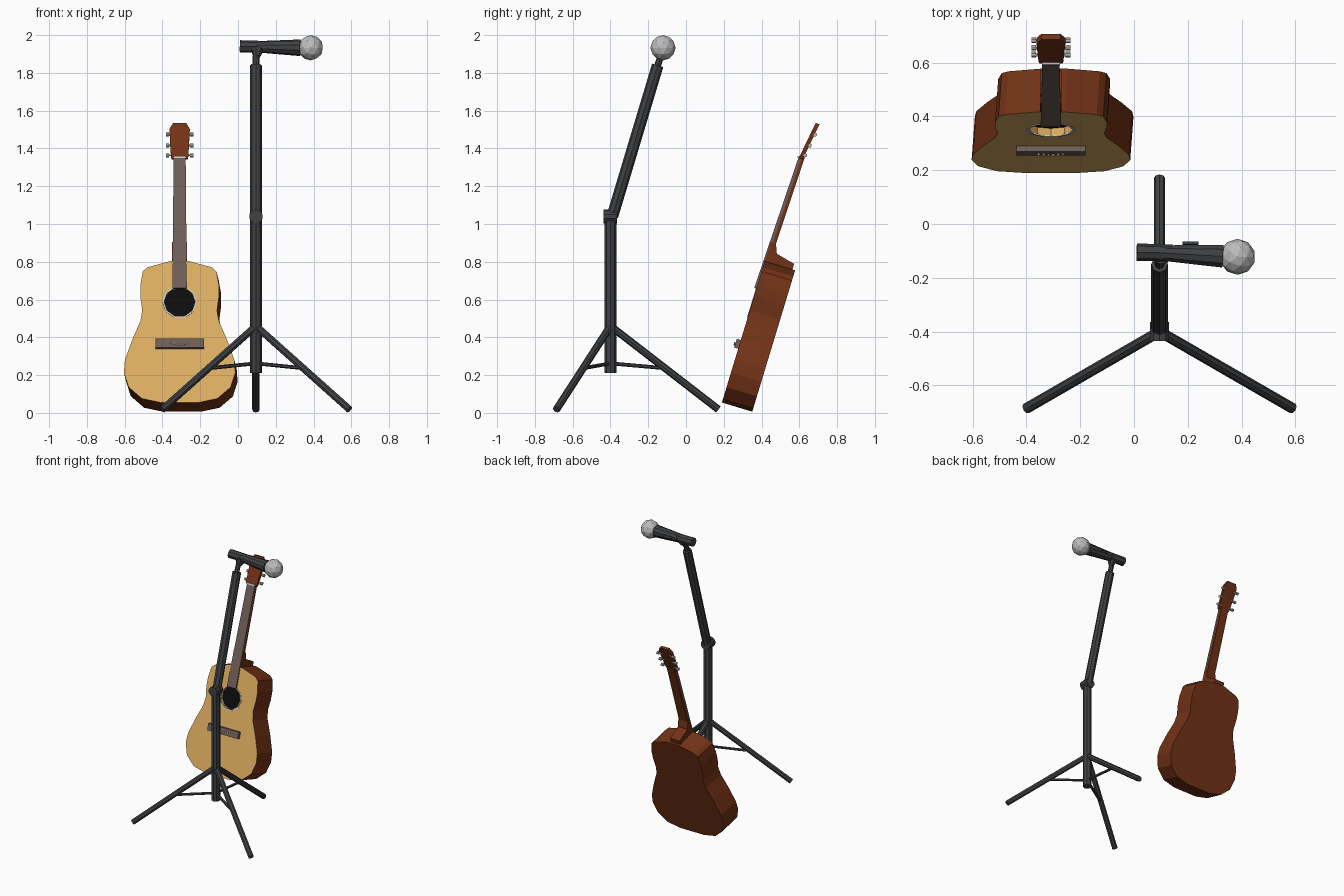
import bpy, bmesh, math
from mathutils import Vector, Matrix

if "Cube" in bpy.data.objects:
    bpy.data.objects.remove(bpy.data.objects["Cube"])


def material(name, rgb):
    m = bpy.data.materials.new(name)
    m.diffuse_color = (*rgb, 1)
    m.use_nodes = True
    m.node_tree.nodes["Principled BSDF"].inputs["Base Color"].default_value = m.diffuse_color
    return m


BLACK = material("black_metal", (0.05, 0.052, 0.056))
STEEL = material("steel", (0.5, 0.5, 0.5))
SPRUCE = material("pale_wood", (0.72, 0.42, 0.12))
BROWN = material("brown_wood", (0.17, 0.032, 0.008))
FINGER = material("grey_wood", (0.16, 0.11, 0.095))
DARK = material("dark_inside", (0.004, 0.004, 0.004))
IVORY = material("ivory", (0.6, 0.6, 0.56))

# Guitar space: x across, y into the body, z up along the neck
LEAN = Matrix.Translation((-0.309, 0.19, 0.055)) @ Matrix.Rotation(math.radians(-16.86), 4, 'X')


def finish(name, bm, mats, matrix=None):
    bmesh.ops.recalc_face_normals(bm, faces=bm.faces)
    me = bpy.data.meshes.new(name)
    bm.to_mesh(me)
    bm.free()
    for m in mats:
        me.materials.append(m)
    ob = bpy.data.objects.new(name, me)
    bpy.context.collection.objects.link(ob)
    if matrix:
        ob.matrix_world = matrix
    return ob


def tube(name, a, b, r1, r2=None, sides=8, mat=BLACK, matrix=None):
    a, b = Vector(a), Vector(b)
    bm = bmesh.new()
    turn = (b - a).to_track_quat('Z', 'Y').to_matrix().to_4x4()
    bmesh.ops.create_cone(bm, cap_ends=True, segments=sides, radius1=r1,
                          radius2=r1 if r2 is None else r2, depth=(b - a).length,
                          matrix=Matrix.Translation((a + b) / 2) @ turn)
    return finish(name, bm, [mat], matrix)


def ball(name, c, r, mat, matrix=None, sub=2):
    bm = bmesh.new()
    bmesh.ops.create_icosphere(bm, subdivisions=sub, radius=r, matrix=Matrix.Translation(c))
    return finish(name, bm, [mat], matrix)


def loft(name, front, back, mats, matrix=LEAN):
    """Closed solid between two matching outlines; the front face uses the last material."""
    bm = bmesh.new()
    f = [bm.verts.new(p) for p in front]
    b = [bm.verts.new(p) for p in back]
    bm.faces.new(f).material_index = len(mats) - 1
    bm.faces.new(b[::-1])
    for i in range(len(f)):
        j = (i + 1) % len(f)
        bm.faces.new((f[i], b[i], b[j], f[j]))
    return finish(name, bm, mats, matrix)


def slab(name, half, y0, y1, mats, slope=0.0, dx=0.0):
    """Mirrored outline from (half width, height) pairs, thickened along y."""
    v0 = half[0][1]
    pts = half + [(-w, v) for w, v in reversed(half)]
    return loft(name, [(w, y0 + slope * (v - v0), v) for w, v in pts],
                [(w + dx, y1 + slope * (v - v0), v) for w, v in pts], mats)


# ---- Microphone stand
cx, cy = 0.095, -0.40
tube("lower_pole", (cx, cy, 0.21), (cx, cy, 1.04), 0.031)
tube("tilt_joint", (cx, -0.436, 1.04), (cx, -0.364, 1.04), 0.037, sides=10)
tube("upper_pole", (cx, -0.39, 1.04), (cx, -0.15, 1.84), 0.031)
for i, deg in enumerate((90, 210, 330)):
    d = Vector((math.cos(math.radians(deg)), math.sin(math.radians(deg)), 0))
    hub = Vector((cx, cy, 0))
    tube(f"leg_{i}", hub + Vector((0, 0, 0.46)), hub + d * 0.572 + Vector((0, 0, 0.018)), 0.02)
    tube(f"leg_brace_{i}", hub + Vector((0, 0, 0.262)), hub + d * 0.285 + Vector((0, 0, 0.237)), 0.01, sides=6)

# ---- Microphone and clip
tube("clip_stem", (cx, -0.152, 1.835), (cx, -0.132, 1.89), 0.018)
tube("clip_cradle", (cx + 0.004, -0.134, 1.885), (cx + 0.008, -0.115, 1.925), 0.018, 0.038)
tube("clip_sleeve", (0.01, -0.105, 1.94), (0.145, -0.108, 1.938), 0.033, 0.031)
tube("mic_handle", (0.07, -0.106, 1.939), (0.33, -0.12, 1.933), 0.028, 0.044, 10)
tube("mic_switch", (0.18, -0.074, 1.937), (0.24, -0.074, 1.936), 0.009, sides=4)
ball("mic_grille", (0.385, -0.122, 1.933), 0.067, STEEL)

# ---- Guitar body with a cut sound hole
outline = [(0.10, 0.0), (0.20, 0.022), (0.27, 0.085), (0.295, 0.165), (0.29, 0.235),
           (0.25, 0.35), (0.208, 0.45), (0.198, 0.51), (0.208, 0.585), (0.208, 0.65),
           (0.195, 0.725), (0.17, 0.748), (0.05, 0.782)]
body = slab("guitar_body", outline, 0.0, 0.168, [BROWN, SPRUCE], dx=0.012)
HOLE = 0.556
cutter = tube("hole_cutter", (0, -0.05, HOLE), (0, 0.035, HOLE), 0.085, sides=10, mat=SPRUCE, matrix=LEAN)
cutter.data.materials.clear()
for m in (BROWN, SPRUCE):
    cutter.data.materials.append(m)
for p in cutter.data.polygons:
    p.material_index = 1
cutter.hide_render = True
cutter.hide_set(True)
cut = body.modifiers.new("sound_hole", 'BOOLEAN')
cut.object = cutter
cut.operation = 'DIFFERENCE'
cut.solver = 'EXACT'
tube("hole_shadow", (0, 0.03, HOLE), (0, 0.036, HOLE), 0.085, sides=10, mat=DARK, matrix=LEAN)

# Ring around the sound hole: square section swept round
bm = bmesh.new()
rings = []
for i in range(10):
    a = i * math.tau / 10
    rings.append([bm.verts.new((r * math.cos(a), y, HOLE + r * math.sin(a)))
                  for r, y in ((0.082, -0.003), (0.091, -0.003), (0.091, 0.003), (0.082, 0.003))])
for i in range(10):
    p, q = rings[i], rings[(i + 1) % 10]
    for k in range(4):
        bm.faces.new((p[k], p[(k + 1) % 4], q[(k + 1) % 4], q[k]))
finish("sound_hole_ring", bm, [IVORY], LEAN)

# ---- Bridge and pins
slab("bridge", [(0.128, 0.297), (0.128, 0.346)], -0.022, 0.002, [FINGER])
for i in range(6):
    x = (i - 2.5) * 0.018
    z = 0.313 + 0.0012 * (i - 2.5) ** 2
    tube(f"bridge_pin_{i}", (x, -0.03, z), (x, -0.015, z), 0.005, sides=6, mat=IVORY, matrix=LEAN)

# ---- Neck, heel, fingerboard and nut
slab("fingerboard", [(0.038, 0.63), (0.032, 1.36)], -0.012, 0.004, [FINGER], 0.033)
slab("neck", [(0.036, 0.76), (0.031, 1.37)], 0.004, 0.027, [BROWN], 0.028)
side = [(0.001, 0.74), (0.001, 0.888), (0.03, 0.888), (0.05, 0.838), (0.153, 0.813), (0.153, 0.74)]
loft("neck_heel", [(-0.04, y, z) for y, z in side], [(0.04, y, z) for y, z in side], [BROWN])
slab("nut", [(0.033, 1.355), (0.033, 1.366)], 0.007, 0.02, [IVORY])

# ---- Headstock and tuning pegs
slab("headstock", [(0.042, 1.355), (0.046, 1.37), (0.054, 1.525), (0.035, 1.56)], 0.014, 0.036, [BROWN], 0.155)
for i, v in enumerate((1.38, 1.437, 1.5)):
    u = 0.036 + 0.155 * (v - 1.355)
    for s, tag in ((-1, "left"), (1, "right")):
        tube(f"peg_shaft_{tag}_{i}", (s * 0.03, u, v), (s * 0.06, u, v), 0.005, sides=6, mat=STEEL, matrix=LEAN)
        tube(f"peg_knob_{tag}_{i}", (s * 0.055, u + 0.002, v), (s * 0.073, u + 0.002, v), 0.011, sides=8, mat=STEEL, matrix=LEAN)
